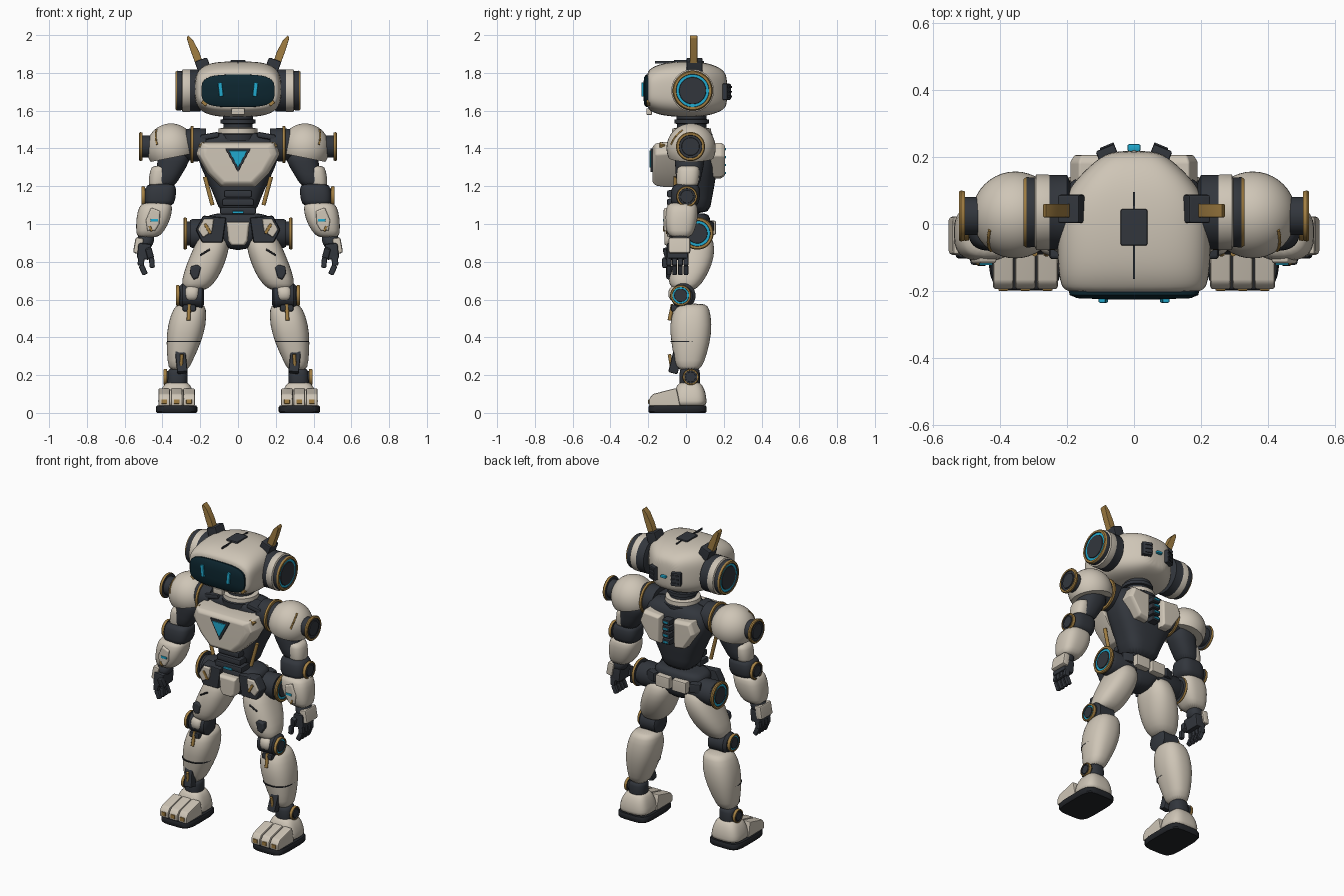
import bpy, bmesh, math
from mathutils import Vector, Euler

if "Cube" in bpy.data.objects:
    bpy.data.objects.remove(bpy.data.objects["Cube"])

COLOURS = {"cream": (0.62, 0.56, 0.47), "charcoal": (0.032, 0.037, 0.046), "gold": (0.36, 0.21, 0.055),
           "cyan": (0.015, 0.4, 0.62), "visor_blue": (0.004, 0.02, 0.03), "sole_black": (0.016, 0.018, 0.022)}
MATS = {}
for key, rgb in COLOURS.items():
    m = bpy.data.materials.new(key)
    m.use_nodes = True
    m.diffuse_color = (*rgb, 1)
    m.node_tree.nodes["Principled BSDF"].inputs["Base Color"].default_value = (*rgb, 1)
    MATS[key] = m


def finish(name, bm, slots, bevel=0, sub=0, pair=False):
    bmesh.ops.recalc_face_normals(bm, faces=bm.faces)
    if bevel:
        sharp = [e for e in bm.edges if e.calc_face_angle(0) > 0.5]
        bmesh.ops.bevel(bm, geom=sharp, offset=bevel, segments=2, profile=0.5, affect='EDGES', clamp_overlap=True)
    me = bpy.data.meshes.new(name)
    bm.to_mesh(me)
    bm.free()
    for s in slots:
        me.materials.append(MATS[s])
    me.shade_smooth()
    if not sub:
        me.set_sharp_from_angle(angle=math.radians(40))
    ob = bpy.data.objects.new(name, me)
    bpy.context.collection.objects.link(ob)
    if pair:
        ob.modifiers.new("mirror", 'MIRROR').use_mirror_merge = False
    if sub:
        mod = ob.modifiers.new("smooth", 'SUBSURF')
        mod.levels = mod.render_levels = sub
    elif bevel:
        ob.modifiers.new("normals", 'WEIGHTED_NORMAL').keep_sharp = True
    return ob


def skin(name, rings, mats, **kw):
    """Bridge equal rings of points; mats is one colour or one per band."""
    if isinstance(mats, str):
        mats = [mats] * (len(rings) - 1)
    slots = list(dict.fromkeys(mats))
    bm = bmesh.new()
    loops = [[bm.verts.new(p) for p in r] for r in rings]
    n = len(loops[0])
    for a, b, m in zip(loops, loops[1:], mats):
        for i in range(n):
            j = (i + 1) % n
            bm.faces.new((a[i], a[j], b[j], b[i])).material_index = slots.index(m)
    bm.faces.new(loops[0][::-1]).material_index = slots.index(mats[0])
    bm.faces.new(loops[-1]).material_index = slots.index(mats[-1])
    return finish(name, bm, slots, **kw)


def orient(u, v, w, axis):
    return {'x': (w, u, v), 'y': (u, w, v), 'z': (u, v, w)}[axis]


def ring(c, ru, rv, e=2, n=24, axis='z'):
    def p(t):
        return math.copysign(abs(t) ** (2 / e), t)
    angles = [math.tau * (i + 0.5) / n for i in range(n)]
    return [Vector(c) + Vector(orient(ru * p(math.cos(t)), rv * p(math.sin(t)), 0, axis)) for t in angles]


def limb(name, rows, mat, e=2.4, **kw):
    """Rows of centre x, y, z and the two radii, stacked in z."""
    return skin(name, [ring(r[:3], r[3], r[4], e) for r in rows], mat, sub=1, **kw)


def plate(name, pts, layers, mat, axis='y', bevel=0.006, pair=False):
    """Extrude an outline through layers of (position, scale)."""
    cu, cv = (sum(c) / len(pts) for c in zip(*pts))
    rings = [[orient(cu + (u - cu) * s, cv + (v - cv) * s, w, axis) for u, v in pts] for w, s in layers]
    return skin(name, rings, mat, bevel=bevel, pair=pair)


def box(name, loc, size, mat, rot=(0, 0, 0), bevel=0.006, pair=False):
    q = Euler([math.radians(a) for a in rot])
    corners = ((-1, -1), (1, -1), (1, 1), (-1, 1))
    rings = []
    for w in (-1, 1):
        row = []
        for u, v in corners:
            p = Vector((u * size[0], v * size[1], w * size[2])) / 2
            p.rotate(q)
            row.append(p + Vector(loc))
        rings.append(row)
    return skin(name, rings, mat, bevel=bevel, pair=pair)


def rod(name, a, b, r, mat, pair=False):
    a, b = Vector(a), Vector(b)
    q = (b - a).to_track_quat('Z', 'Y')
    circle = ring((0, 0, 0), r, r, n=12)
    return skin(name, [[c + q @ p for p in circle] for c in (a, b)], mat, pair=pair)


def spin(name, y, z, profile, mats, axis='x', x=0):
    """Turned part; profile holds (distance along the axis, radius)."""
    rings = [ring((d, y, z) if axis == 'x' else (x, y, d), r, r, n=32, axis=axis) for d, r in profile]
    return skin(name, rings, mats, pair=axis == 'x')


def joint(name, x, y, z, r, accent, depth=0.035):
    """Round hub facing sideways with a gold rim and an accent ring."""
    steps = ((-depth, .75), (-.012, .75), (-.012, .96), (0, 1), (.006, .94), (.006, .8), (0, .78), (0, .62), (.005, .6), (.005, .1))
    mats = ["charcoal", "charcoal", "gold", "gold", "gold", "charcoal", accent, "charcoal", "charcoal"]
    spin(name, y, z, [(x + d, r * s) for d, s in steps], mats)


# Head and face
head = ((-.207, .19, 1.62, 1.80), (-.195, .218, 1.60, 1.82), (-.14, .228, 1.575, 1.85), (-.04, .232, 1.565, 1.862),
        (.05, .228, 1.565, 1.862), (.13, .18, 1.575, 1.85), (.195, .11, 1.60, 1.82), (.22, .065, 1.63, 1.78))
skin("head", [ring((0, y, (a + b) / 2), w, (b - a) / 2, 3.3, axis='y') for y, w, a, b in head], "cream", sub=2)
visor = ((-.17, .194, .088), (-.212, .194, .086), (-.222, .17, .072), (-.226, .06, .03))
skin("visor", [ring((0, y, 1.705), w, h, 3.4, 32, 'y') for y, w, h in visor], "visor_blue")
box("eye", (.092, -.228, 1.712), (.022, .016, .075), "cyan", (0, 6, 0), .005, True)
box("cheek_accent", (.178, -.198, 1.64), (.03, .02, .02), "gold", (0, -40, 0), .003, True)
box("chin", (0, -.195, 1.595), (.07, .03, .035), "cream")
box("crown_panel", (0, -.01, 1.861), (.08, .11, .016), "charcoal")
box("crown_seam", (0, -.035, 1.857), (.006, .26, .012), "charcoal", bevel=0)
box("rear_vent", (.078, .205, 1.70), (.06, .05, .085), "charcoal", (0, 0, -22), .006, True)
for i in range(3):
    box("rear_vent_slat", (.08, .23, 1.675 + i * .025), (.045, .012, .01), "charcoal", (0, 0, -22), .002, True)
box("rear_light", (0, .228, 1.70), (.04, .022, .016), "cyan")
spin("ear", .035, 1.706, [(.19, .09), (.2, .112), (.253, .112), (.256, .113), (.293, .113), (.297, .104), (.322, .106),
     (.331, .1), (.331, .088), (.325, .086), (.325, .072), (.329, .07), (.329, .01)],
     ["charcoal"] * 2 + ["cream"] * 3 + ["charcoal", "gold", "gold", "charcoal", "cyan", "charcoal", "charcoal"])
box("horn_base", (.185, .045, 1.838), (.07, .085, .07), "charcoal", (0, 20, 0), .008, True)
plate("horn", [(.185, 1.85), (.222, 1.84), (.252, 1.92), (.272, 1.985), (.264, 2.0), (.236, 1.97), (.205, 1.91)],
      [(.02, 1), (.06, 1)], "gold", bevel=.003, pair=True)

# Neck and torso
spin("neck", .03, 0, [(1.44, .11), (1.475, .112), (1.48, .105), (1.505, .103), (1.51, .078), (1.53, .078), (1.532, .092),
     (1.552, .092), (1.555, .08), (1.6, .08)], ["charcoal"] * 2 + ["cream"] * 2 + ["charcoal"] * 5, 'z')
limb("torso", [(0, .04, 1.05, .10, .09), (0, .04, 1.13, .115, .095), (0, .05, 1.24, .17, .11), (0, .05, 1.36, .225, .118),
               (0, .045, 1.45, .215, .11), (0, .03, 1.49, .13, .09)], "charcoal", 3)
plate("chest_plate", [(-.2, 1.435), (.2, 1.435), (.222, 1.37), (.165, 1.27), (.09, 1.195), (-.09, 1.195), (-.165, 1.27), (-.222, 1.37)],
      [(-.03, 1), (-.11, 1), (-.16, .93), (-.178, .78)], "cream", bevel=.008)
for part, size, back, front, mat in (("chest_emblem_frame", 1, -.165, -.188, "charcoal"), ("chest_emblem", .72, -.18, -.194, "cyan")):
    plate(part, [(-.068, 1.40), (.068, 1.40), (0, 1.275)], [(back, size), (front, size)], mat, bevel=.002)
box("chest_accent", (.19, -.125, 1.418), (.035, .03, .02), "gold", (0, 25, 0), .004, True)
box("collar_plate", (.15, -.01, 1.465), (.1, .1, .03), "charcoal", (0, 10, 0), .01, True)
plate("back_plate", [(.045, 1.42), (.165, 1.43), (.192, 1.36), (.12, 1.25), (.05, 1.24)],
      [(.1, 1), (.185, 1), (.206, .85)], "cream", pair=True)
for i in range(4):
    box("spine_block", (0, .178, 1.27 + i * .042), (.055, .055, .032), "charcoal")
    box("spine_light", (0, .206, 1.27 + i * .042), (.032, .012, .012), "cyan", bevel=.003)
rod("waist_strut", (.175, -.055, 1.25), (.135, -.06, 1.1), .011, "gold", True)
for i in range(3):
    box("abdomen_segment", (0, -.055, 1.16 - i * .045), (.15 + .02 * i, .09, .038), "charcoal", bevel=.01)
box("belt_light", (0, -.104, 1.062), (.06, .012, .012), "cyan", bevel=.003)

# Pelvis
limb("pelvis", [(0, .03, .86, .05, .06), (0, .03, .91, .1, .09), (0, .03, .98, .17, .1), (0, .03, 1.035, .18, .1),
                (0, .03, 1.06, .13, .085)], "charcoal", 3)
plate("crotch_plate", [(-.062, 1.01), (.062, 1.01), (.052, .91), (.035, .885), (-.035, .885), (-.052, .91)],
      [(-.05, 1), (-.1, 1), (-.115, .85)], "cream")
plate("hip_guard", [(.06, 1.035), (.185, 1.045), (.225, .97), (.19, .9), (.08, .9)], [(-.03, 1), (-.088, .95)], "charcoal", pair=True)
plate("hip_panel", [(.125, 1.03), (.18, 1.03), (.215, .97), (.185, .925), (.135, .96)], [(-.07, 1), (-.1, .92)], "cream", pair=True)
box("hip_accent", (.16, -.098, .975), (.016, .014, .06), "gold", (0, 30, 0), .003, True)
box("belt_pouch", (.058, .13, .98), (.1, .06, .075), "cream", bevel=.01, pair=True)
box("side_pouch", (.15, .115, .985), (.07, .05, .06), "charcoal", (0, 0, -20), .01, True)
spin("hip_axle", .055, .95, [(.08, .07), (.24, .078), (.255, .07)], "charcoal")
joint("hip_joint", .283, .06, .95, .086, "cyan")

# Legs
limb("thigh", [(.13, .04, .965, .06, .075), (.13, .035, .91, .09, .115), (.155, .028, .83, .1, .125), (.19, .01, .74, .1, .11),
               (.215, -.005, .68, .085, .085), (.23, -.01, .645, .055, .055)], "cream", pair=True)
plate("thigh_pad", [(.195, .77), (.215, .785), (.25, .775), (.255, .74), (.235, .705), (.21, .715)],
      [(-.06, 1), (-.098, 1), (-.105, .8)], "charcoal", pair=True)
rod("thigh_seam", (.15, -.097, .865), (.2, -.092, .835), .005, "sole_black", True)
spin("knee_hub", -.015, .62, [(.18, .045), (.19, .066), (.295, .066), (.31, .05)], "charcoal")
limb("knee_cap", [(.245, -.05, .59, .03, .025), (.245, -.055, .61, .04, .04), (.245, -.055, .65, .042, .04), (.24, -.05, .675, .03, .025)],
     "cream", pair=True)
joint("knee_joint", .322, -.028, .622, .056, "cyan")
rod("knee_strut", (.258, -.07, .575), (.262, -.088, .49), .01, "gold", True)
box("knee_strut_mount", (.258, -.055, .555), (.07, .05, .035), "charcoal", bevel=.008, pair=True)
limb("shin", [(.25, .035, .58, .065, .07), (.255, .03, .555, .088, .095), (.27, .025, .47, .103, .114), (.288, .025, .37, .093, .103),
              (.308, .018, .27, .065, .08), (.315, .015, .22, .05, .058)], "cream", pair=True)
skin("shin_seam", [ring((.2875, .016, z), .09, .1, 2.4) for z in (.374, .38)], "sole_black", pair=True)
box("ankle_piston_housing", (.3, -.055, .27), (.055, .05, .12), "charcoal", (-14, 6, 0), .008, True)
rod("ankle_piston", (.297, -.088, .31), (.302, -.075, .235), .009, "gold", True)
limb("ankle", [(.322, .02, .12, .05, .05), (.322, .02, .16, .055, .055), (.32, .02, .215, .056, .055), (.318, .02, .24, .045, .05)],
     "charcoal", pair=True)
joint("ankle_joint", .388, .025, .19, .043, "charcoal", .07)

# Feet
skin("sole", [ring((.325, -.045, z), r, r + .045, 4.5, 32) for z, r in ((0, .104), (.008, .11), (.03, .11), (.038, .105))],
     "sole_black", pair=True)
limb("heel", [(.325, .02, .03, .1, .09), (.325, .02, .06, .1, .09), (.325, .02, .11, .09, .085), (.323, .02, .15, .07, .065),
              (.322, .02, .165, .05, .05)], "cream", 3.2, pair=True)
for i in (-1, 0, 1):
    x = .325 + i * .066
    plate("toe", [(-.195, .036), (-.195, .075), (-.175, .1), (-.05, .132), (-.03, .036)], [(x - .031, 1), (x + .031, 1)],
          "cream", 'x', .009, True)
    box("toe_accent", (x, -.194, .06), (.03, .012, .024), "gold", bevel=.003, pair=True)

# Shoulders
spin("shoulder_axle", .02, 1.42, [(.17, .085), (.235, .09), (.236, .098), (.25, .098), (.251, .085), (.36, .08)],
     ["charcoal", "gold", "gold", "gold", "charcoal"])
bm = bmesh.new()
bmesh.ops.create_uvsphere(bm, u_segments=40, v_segments=24, radius=.13)
bmesh.ops.translate(bm, verts=bm.verts, vec=(.355, .027, 1.402))
cut = bmesh.ops.bisect_plane(bm, geom=bm.verts[:] + bm.edges[:] + bm.faces[:], plane_co=(.355, 0, 1.35),
                             plane_no=(.2, 0, 1), clear_inner=True)
bmesh.ops.holes_fill(bm, edges=[e for e in bm.edges if e.is_boundary])
finish("shoulder_dome", bm, ["cream"], pair=True)
spots = [Vector((.6, -.35 - .13 * i, .75 - .15 * i)).normalized() * .13 + Vector((.355, .027, 1.402)) for i in range(5)]
for a, b in zip(spots, spots[1:]):
    rod("shoulder_stripe", a, b, .005, "gold", True)
joint("shoulder_joint", .518, .024, 1.41, .077, "charcoal", .07)

# Arms
limb("upper_arm", [(.335, .02, 1.4, .08, .08), (.34, .02, 1.33, .088, .08), (.365, .015, 1.27, .07, .07), (.4, .01, 1.18, .06, .06)],
     "charcoal", pair=True)
limb("upper_arm_guard", [(.405, .012, 1.31, .045, .055), (.415, .012, 1.29, .052, .062), (.425, .008, 1.21, .05, .06),
                         (.428, .005, 1.19, .04, .05)], "cream", pair=True)
limb("elbow", [(.405, 0, 1.215, .065, .06), (.41, 0, 1.195, .085, .078), (.415, -.005, 1.12, .085, .078), (.42, -.01, 1.09, .07, .068)],
     "charcoal", 3, pair=True)
joint("elbow_joint", .505, .005, 1.145, .056, "charcoal")
limb("forearm", [(.43, -.02, 1.115, .07, .07), (.435, -.02, 1.095, .09, .083), (.447, -.025, 1.03, .093, .09),
                 (.465, -.03, .96, .075, .075), (.48, -.03, .925, .055, .055)], "cream", 2.8, pair=True)
plate("forearm_panel", [(.41, 1.07), (.46, 1.09), (.49, 1.02), (.48, .96), (.44, .96), (.415, 1.0)],
      [(-.07, 1), (-.113, .95), (-.118, .8)], "cream", pair=True)
box("forearm_light", (.443, -.117, 1.02), (.04, .012, .014), "cyan", bevel=.003, pair=True)
box("forearm_accent", (.462, -.115, .975), (.012, .014, .03), "gold", (0, 25, 0), .003, True)
limb("wrist", [(.485, -.03, .95, .045, .045), (.492, -.035, .91, .048, .048), (.5, -.04, .87, .045, .05)], "charcoal", pair=True)

# Hands
box("palm", (.497, -.045, .855), (.07, .115, .085), "charcoal", (0, -6, 0), .012, True)
box("hand_guard", (.527, -.035, .885), (.045, .115, .085), "cream", (0, -10, 0), .012, True)
for i in range(4):
    y = -.09 + i * .03
    box("finger_base", (.513, y, .806), (.034, .027, .055), "charcoal", (0, -6, 0), .008, True)
    box("finger_tip", (.502, y, .757), (.03, .025, .055), "charcoal", (0, 24, 0), .008, True)
box("thumb_base", (.468, -.1, .845), (.035, .035, .06), "charcoal", (15, 15, 0), .009, True)
box("thumb_tip", (.456, -.112, .795), (.028, .028, .055), "charcoal", (0, 5, 0), .008, True)
